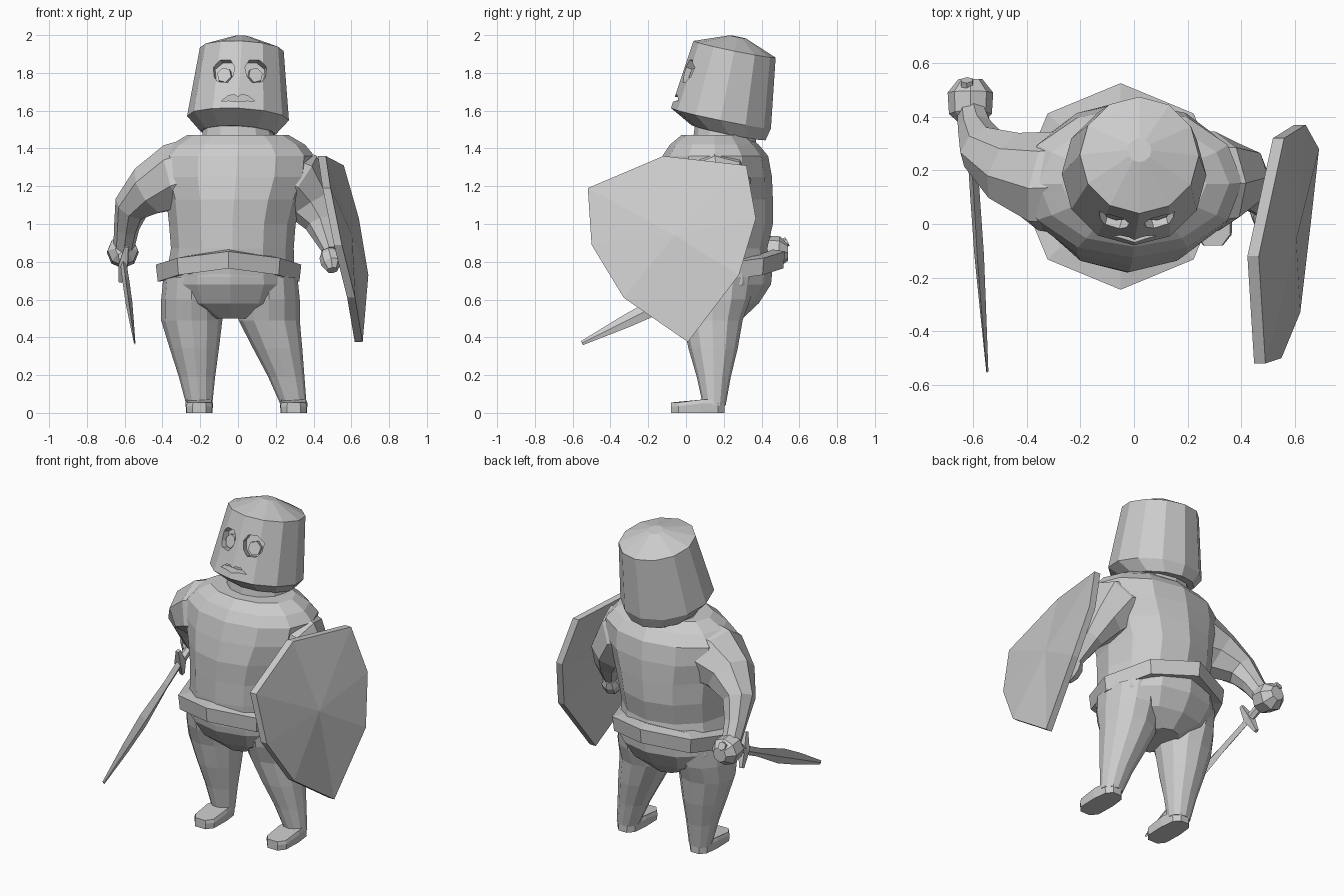
import bpy, bmesh
from math import sin, cos, pi, radians
from mathutils import Vector, Matrix

if "Cube" in bpy.data.objects:
    bpy.data.objects.remove(bpy.data.objects["Cube"])

stone = bpy.data.materials.new("plain_grey")
stone.use_nodes = True
GREY = (0.6, 0.6, 0.6, 1)
stone.diffuse_color = GREY
stone.node_tree.nodes["Principled BSDF"].inputs["Base Color"].default_value = GREY


def finish(name, bm):
    bmesh.ops.recalc_face_normals(bm, faces=bm.faces)
    mesh = bpy.data.meshes.new(name)
    bm.to_mesh(mesh)
    bm.free()
    mesh.materials.append(stone)
    obj = bpy.data.objects.new(name, mesh)
    bpy.context.collection.objects.link(obj)
    return obj


def skin(name, loops):
    """Bridge equal loops of points and cap both ends."""
    bm = bmesh.new()
    rings = [[bm.verts.new(p) for p in loop] for loop in loops]
    n = len(rings[0])
    for a, b in zip(rings, rings[1:]):
        for i in range(n):
            j = (i + 1) % n
            bm.faces.new((a[i], a[j], b[j], b[i]))
    bm.faces.new(rings[0])
    bm.faces.new(rings[-1])
    return finish(name, bm)


def ring(x, y, z, rx, ry, sides=12, droop=0, turn=Matrix()):
    """Ellipse with one corner at the front; droop lowers its sides."""
    loop = []
    for i in range(sides):
        a = 2 * pi * i / sides
        p = Vector((rx * sin(a), -ry * cos(a), droop * cos(2 * a)))
        loop.append(Vector((x, y, z)) + turn @ p)
    return loop


def tube(name, path, sides=8):
    """Limb along (x, y, z, radius) points."""
    pts = [Vector(p[:3]) for p in path]
    loops = []
    for i, p in enumerate(pts):
        along = pts[min(i + 1, len(pts) - 1)] - pts[max(i - 1, 0)]
        turn = Vector((0, 0, -1)).rotation_difference(along).to_matrix()
        loops.append(ring(*p, path[i][3], path[i][3], sides, 0, turn))
    return skin(name, loops)


def prism(name, outline, y0, y1, place):
    """Front-facing outline (x, z) extruded in depth."""
    return skin(name, [[place @ Vector((x, y, z)) for x, z in outline] for y in (y0, y1)])


# Torso with sloping shoulders, and neck
skin("torso", [ring(*r) for r in (
    (-0.04, 0.14, 0.72, 0.34, 0.31), (-0.03, 0.125, 0.87, 0.325, 0.305),
    (-0.03, 0.14, 1.0, 0.335, 0.32), (-0.02, 0.14, 1.13, 0.36, 0.32),
    (-0.01, 0.15, 1.25, 0.405, 0.305), (-0.005, 0.155, 1.36, 0.41, 0.28),
    (0, 0.15, 1.42, 0.355, 0.235), (0, 0.15, 1.47, 0.27, 0.175))])
skin("neck", [ring(0, 0.2, 1.4, 0.2, 0.17), ring(0, 0.21, 1.54, 0.18, 0.16)])

# Belt
skin("belt", [ring(-0.05, 0.14, z, r, r, 8, 0.035) for z, r in (
    (0.735, 0.33), (0.73, 0.375), (0.82, 0.385), (0.83, 0.32))])

# Trousers seat
skin("trousers_seat", [ring(*r) for r in (
    (-0.04, 0.14, 0.78, 0.345, 0.32), (-0.04, 0.145, 0.68, 0.355, 0.305),
    (-0.04, 0.145, 0.58, 0.3, 0.24), (-0.035, 0.15, 0.5, 0.12, 0.15))])

# Legs and feet
for side, top_x, ankle_x in (("right", -0.245, -0.205), ("left", 0.165, 0.295)):
    lean = ankle_x - top_x
    skin(side + "_leg", [ring(top_x + lean * t, 0.14 + 0.01 * t, z, rx, ry, 12) for t, z, rx, ry in (
        (0, 0.72, 0.15, 0.22), (0, 0.6, 0.162, 0.2), (0, 0.49, 0.162, 0.16),
        (0.35, 0.34, 0.13, 0.13), (0.7, 0.19, 0.096, 0.09), (1, 0.04, 0.068, 0.06))])
    skin(side + "_foot", [[Vector((ankle_x + x * 0.073 * s, y, z + 0.015 * (y > 0) * (z > 0.01))) for x, y in (
        (-0.5, -0.08), (0.5, -0.08), (0.95, -0.04), (1, 0.08), (0.85, 0.17),
        (0.4, 0.205), (-0.4, 0.205), (-0.85, 0.17), (-1, 0.08), (-0.95, -0.04))]
        for z, s in ((0, 0.95), (0.035, 1), (0.055, 0.9))])

# Head: a tilted bucket with a bevelled base and low cone top
tilt = Matrix.Rotation(radians(-11.5), 3, "X") @ Matrix.Rotation(radians(2.5), 3, "Y")
head = skin("head", [ring(x, y, z, r, r, 12, 0, tilt) for x, y, z, r in (
    (0, 0.225, 1.483, 0.2), (0, 0.185, 1.56, 0.27),
    (0.02, 0.257, 1.925, 0.222), (0.02, 0.275, 1.99, 0.045))])


def carve(target, cutter):
    mod = target.modifiers.new("carve", "BOOLEAN")
    mod.operation, mod.object, mod.solver = "DIFFERENCE", cutter, "EXACT"
    bpy.context.view_layer.objects.active = target
    bpy.ops.object.modifier_apply(modifier=mod.name)
    bpy.data.objects.remove(cutter)


# Eye sockets with raised eyes
socket = [(-0.05, -0.02), (-0.025, -0.05), (0.03, -0.055), (0.055, -0.02),
          (0.062, 0.03), (0.035, 0.07), (-0.02, 0.07), (-0.06, 0.035)]
eye = [(0.04 * sin(2 * pi * i / 6 + 0.3), 0.042 * cos(2 * pi * i / 6 + 0.3)) for i in range(6)]
for side, s in (("right", -1), ("left", 1)):
    place = (Matrix.Translation((0.01 + 0.088 * s, 0.012, 1.8))
             @ Matrix.Rotation(radians(15 * s), 4, "Z") @ Matrix.Rotation(radians(-18), 4, "X"))
    carve(head, prism("socket_cutter", [(-s * x, z) for x, z in socket], -0.08, 0.05, place))
    prism(side + "_eye", [(s * x, z - 0.005) for x, z in eye], 0.02, 0.07, place)

# Mouth
mouth = [(-0.09, -0.015), (-0.05, -0.012), (0, -0.018), (0.05, -0.012), (0.09, -0.015),
         (0.05, 0.015), (0.02, 0.02), (0, 0.008), (-0.02, 0.02), (-0.05, 0.015)]
carve(head, prism("mouth_cutter", mouth, -0.15, -0.01, Matrix.Translation((0, 0, 1.665))))

# Right arm and hand
tube("right_arm", [(-0.18, 0.15, 1.27, 0.2), (-0.33, 0.16, 1.24, 0.19), (-0.46, 0.21, 1.18, 0.145),
                   (-0.565, 0.28, 1.09, 0.095), (-0.59, 0.35, 0.98, 0.067), (-0.605, 0.42, 0.87, 0.055)])
tube("right_hand", [(-0.61, 0.375, 0.87, 0.04), (-0.61, 0.41, 0.86, 0.08),
                    (-0.61, 0.49, 0.85, 0.085), (-0.61, 0.54, 0.85, 0.045)])

# Left arm and hand
tube("left_arm", [(0.18, 0.15, 1.25, 0.2), (0.31, 0.16, 1.21, 0.185), (0.39, 0.17, 1.1, 0.13),
                  (0.44, 0.13, 1.0, 0.085), (0.485, 0.06, 0.86, 0.04)])
tube("left_hand", [(0.475, 0.07, 0.86, 0.035), (0.485, 0.05, 0.83, 0.055),
                   (0.495, 0.02, 0.79, 0.055), (0.5, 0, 0.755, 0.03)])

# Sword: leaf-shaped blade, guard and grip
start, tip = Vector((-0.615, 0.42, 0.85)), Vector((-0.547, -0.55, 0.37))
along = (tip - start).normalized()
thick = Vector((1, 0, 0.15))
wide = along.cross(thick).normalized()
loops = []
for t, w, d in ((0.08, 0.028, 0.016), (0.3, 0.026, 0.018), (0.55, 0.046, 0.018),
                (0.75, 0.036, 0.012), (1, 0.012, 0.004)):
    c = start.lerp(tip, t)
    loops.append([c + wide * w, c + thick * d, c - wide * w, c - thick * d])
skin("sword_blade", loops)
guard = start.lerp(tip, 0.13)
tube("sword_guard", [(*(guard + wide * s + thick * 0.3 * s), r) for s, r in (
    (-0.1, 0.014), (0, 0.034), (0.1, 0.014))], 4)
tube("sword_grip", [(*start.lerp(tip, t), 0.025) for t in (-0.12, 0.12)], 6)

# Shield: eight-sided, slightly domed slab carried on the left arm
rim = [Vector(p) for p in (
    (0.49, -0.52, 1.19), (0.465, -0.12, 1.36), (0.56, 0.32, 1.31), (0.64, 0.37, 1.03),
    (0.69, 0.28, 0.73), (0.66, 0.01, 0.375), (0.62, -0.33, 0.61), (0.55, -0.5, 0.89))]
centre = Vector((0.605, -0.06, 0.94))
bm = bmesh.new()
sheets = []
for depth in (0, 0.042):
    off = Vector((depth, 0, 0))
    sheets.append(([bm.verts.new(p - off) for p in rim], bm.verts.new(centre - off)))
(outer, hub_out), (inner, hub_in) = sheets
for i in range(len(rim)):
    j = (i + 1) % len(rim)
    bm.faces.new((outer[i], outer[j], hub_out))
    bm.faces.new((inner[j], inner[i], hub_in))
    bm.faces.new((outer[j], outer[i], inner[i], inner[j]))
finish("shield", bm)
